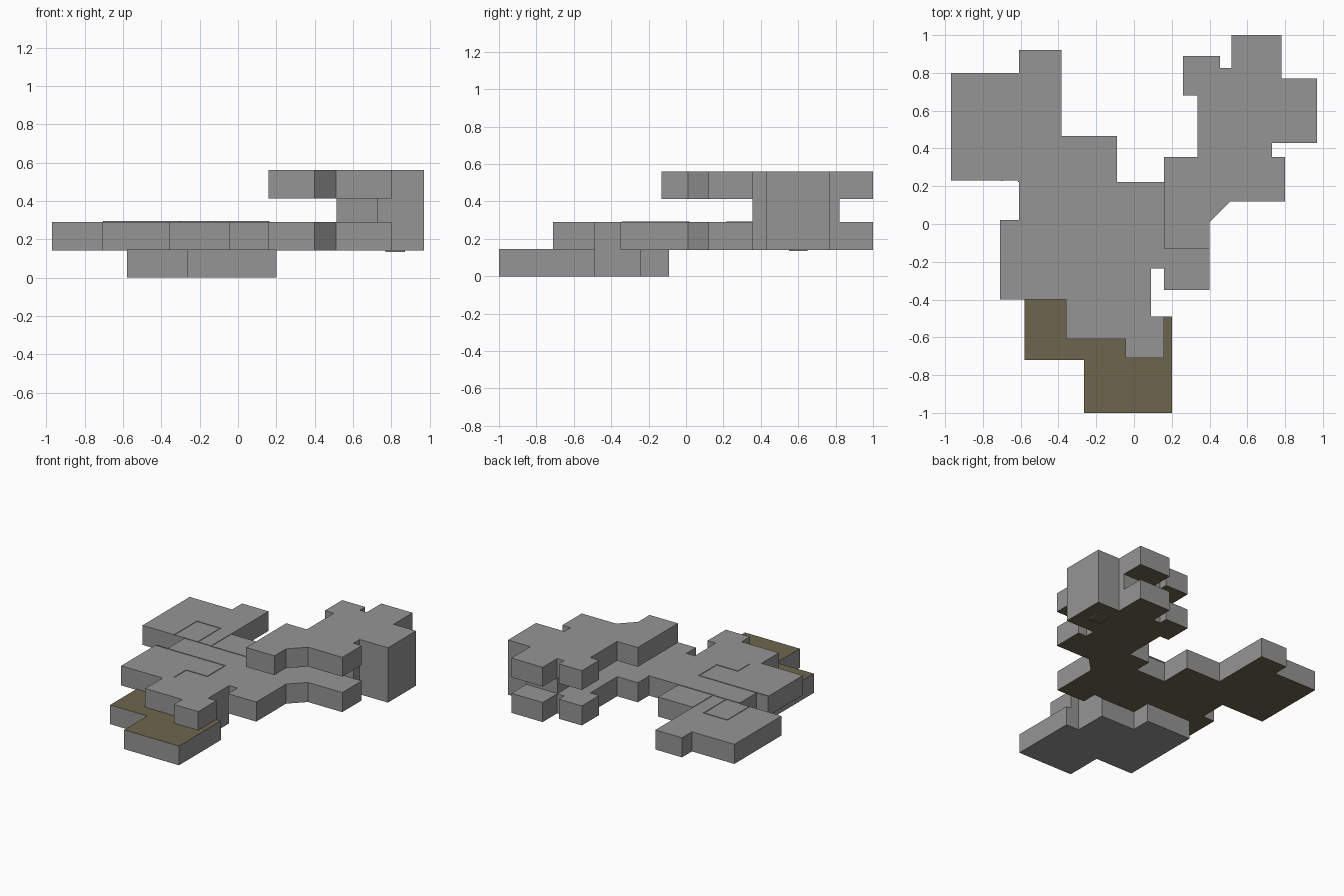
import bpy
import bmesh
from mathutils import Vector

default_cube = bpy.data.objects.get("Cube")
if default_cube:
    bpy.data.objects.remove(default_cube, do_unlink=True)


def make_material(name, colour):
    material = bpy.data.materials.new(name)
    material.use_nodes = True
    material.diffuse_color = (*colour, 1)
    shader = material.node_tree.nodes["Principled BSDF"]
    shader.inputs["Base Color"].default_value = (*colour, 1)
    shader.inputs["Roughness"].default_value = 0.8
    return material


grey = make_material("wall grey", (0.3, 0.3, 0.3))
tan = make_material("floor tan", (0.155, 0.13, 0.075))


def finish(name, bm):
    bmesh.ops.recalc_face_normals(bm, faces=bm.faces)
    mesh = bpy.data.meshes.new(name)
    bm.to_mesh(mesh)
    bm.free()
    part = bpy.data.objects.new(name, mesh)
    bpy.context.collection.objects.link(part)
    mesh.materials.append(grey)
    mesh.materials.append(tan)
    return part


def storey(name, outline, bottom, top, tan_side=0):
    """Extrude a floor plan; tan_side is -1 for a tan underside, 1 for a tan roof."""
    bm = bmesh.new()
    base = bm.faces.new([bm.verts.new((x, y, bottom)) for x, y in outline])
    extruded = bmesh.ops.extrude_face_region(bm, geom=[base], use_keep_orig=True)
    verts = [g for g in extruded["geom"] if isinstance(g, bmesh.types.BMVert)]
    bmesh.ops.translate(bm, verts=verts, vec=(0, 0, top - bottom))
    part = finish(name, bm)
    for face in part.data.polygons:
        face.material_index = int(face.normal.z * tan_side > 0.5)
    return part


def roof_seam(name, path, height, width=0.006, rise=0.004):
    """Low ridge following a line across a roof."""
    bm = bmesh.new()
    for start, end in zip(path, path[1:]):
        a, b = Vector(start), Vector(end)
        centre, span = (a + b) / 2, b - a
        cube = bmesh.ops.create_cube(bm, size=1)
        size = (abs(span.x) + width, abs(span.y) + width, rise * 2)
        bmesh.ops.scale(bm, verts=cube["verts"], vec=size)
        bmesh.ops.translate(bm, verts=cube["verts"], vec=(*centre, height))
    return finish(name, bm)


# East wing plan, shared by the middle and upper storeys
east_wing = [
    (.4, .01), (.51, .12), (.8, .12), (.8, .355), (.73, .355), (.73, .43),
    (.97, .43), (.97, .77), (.78, .77), (.78, 1), (.515, 1), (.515, .825),
    (.455, .825), (.455, .89), (.26, .89), (.26, .68), (.335, .68),
    (.335, .355), (.16, .355),
]

# South and west parts of the middle storey
south_side = [
    (-.97, .23), (-.61, .23), (-.61, .02), (-.71, .02), (-.71, -.4),
    (-.36, -.4), (-.36, -.61), (-.045, -.61), (-.045, -.71), (.16, -.71),
    (.16, -.49), (.09, -.49), (.09, -.235), (.16, -.235), (.16, -.35),
    (.4, -.35),
]
north_west_side = [
    (.16, .22), (-.09, .22), (-.09, .465), (-.385, .465), (-.385, .92),
    (-.61, .92), (-.61, .8), (-.97, .8),
]

# Solid core joining the middle and upper storeys
tower_core = [
    (.515, .355), (.73, .355), (.73, .43), (.97, .43), (.97, .77),
    (.78, .77), (.78, .82), (.515, .82),
]

# Basement under the south end
basement = [
    (-.58, -.72), (-.265, -.72), (-.265, -1), (.2, -1), (.2, -.49),
    (.09, -.49), (.09, -.24), (-.2, -.24), (-.2, -.09), (-.58, -.09),
]

storey("lower_storey", basement, 0, .147, tan_side=1)
storey("middle_storey", south_side + east_wing + north_west_side, .14, .29, tan_side=-1)
storey("upper_storey", [(.16, -.13), (.4, -.13)] + east_wing, .412, .56, tan_side=-1)
storey("tower_core", tower_core, .2, .5)

# Small hatch below the tower
hatch = [(.77, .55), (.87, .55), (.87, .65), (.77, .65)]
storey("floor_hatch", hatch, .134, .141, tan_side=-1)

# Thin joints between neighbouring roofs
roof = .29
roof_seam("west_roof_seam", [(-.7, .23), (-.7, .5), (-.5, .5), (-.5, .23)], roof)
roof_seam("north_roof_seam", [(-.385, .46), (-.385, .22), (.16, .22)], roof)
roof_seam("corridor_roof_seam", [(-.61, .225), (-.385, .225)], roof)
roof_seam("south_roof_seam",
          [(-.7, .015), (-.12, .015), (-.12, -.2), (-.3, -.2), (-.3, -.34)], roof)
